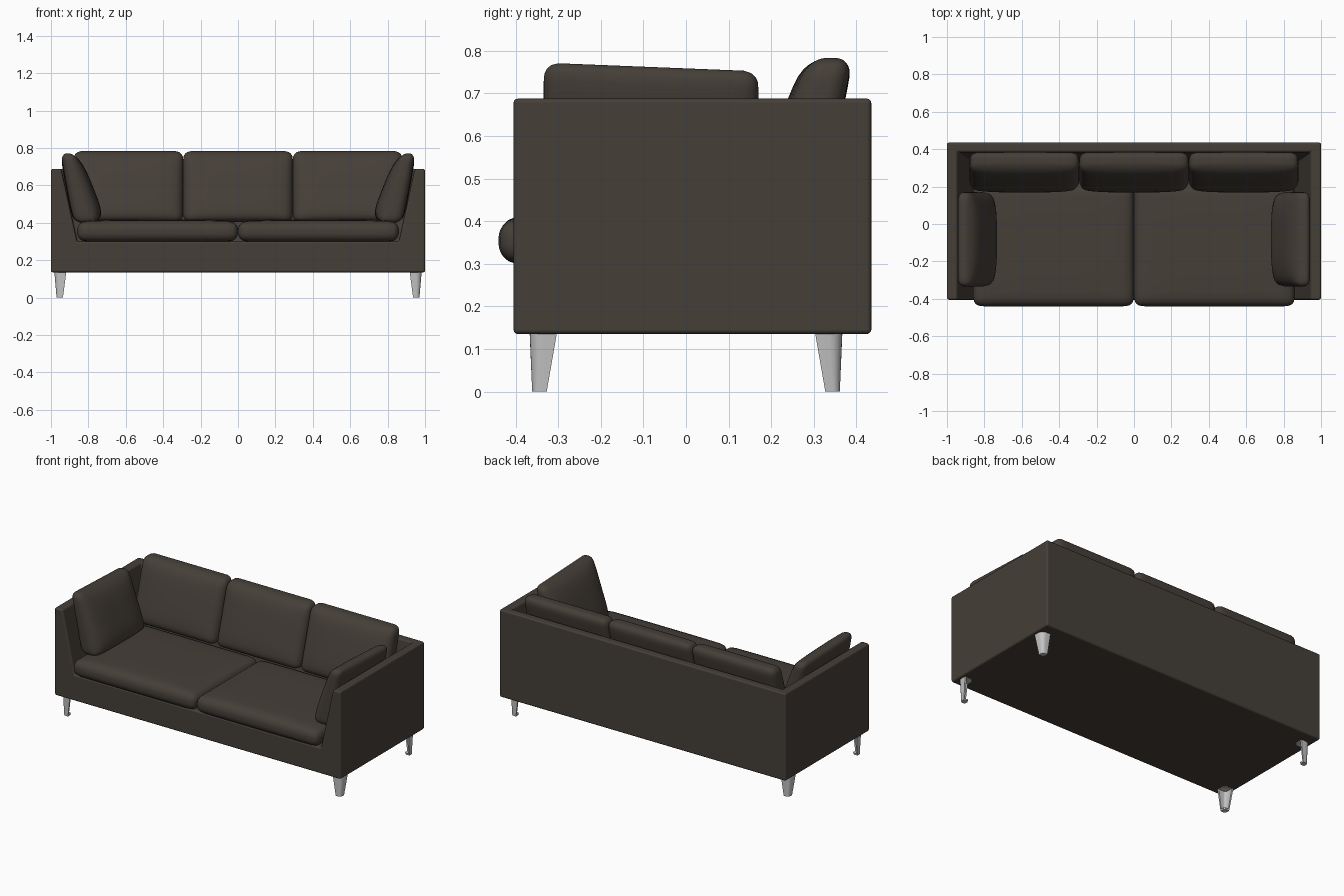
import bpy, bmesh, math
from mathutils import Vector

if "Cube" in bpy.data.objects:
    bpy.data.objects.remove(bpy.data.objects["Cube"])


def material(name, rgb):
    m = bpy.data.materials.new(name)
    m.diffuse_color = (*rgb, 1)
    m.use_nodes = True
    m.node_tree.nodes["Principled BSDF"].inputs["Base Color"].default_value = m.diffuse_color
    return m


FABRIC = material("dark brown fabric", (0.060, 0.049, 0.039))
METAL = material("light grey metal", (0.55, 0.55, 0.55))


def finish(bm, name, mat, angle=40):
    bmesh.ops.recalc_face_normals(bm, faces=bm.faces)
    me = bpy.data.meshes.new(name)
    bm.to_mesh(me)
    bm.free()
    me.materials.append(mat)
    for p in me.polygons:
        p.use_smooth = True
    me.set_sharp_from_angle(angle=math.radians(angle))
    ob = bpy.data.objects.new(name, me)
    bpy.context.collection.objects.link(ob)
    return ob


def pillow(name, half, r, axis, bulge, warp):
    """Rounded box, puffed along one axis (negative, positive side), then warped."""
    bm = bmesh.new()
    bmesh.ops.create_cube(bm, size=2)
    bmesh.ops.subdivide_edges(bm, edges=bm.edges, cuts=17, use_grid_fill=True)
    others = [i for i in range(3) if i != axis]
    for v in bm.verts:
        p = Vector([math.sin(c * math.pi / 2) * h for c, h in zip(v.co, half)])
        q = Vector([max(r - h, min(h - r, c)) for c, h in zip(p, half)])
        d = p - q
        if d.length > 1e-6:
            p = q + d.normalized() * r
        f = 1.0
        for i in others:
            f *= 1 - min(1, abs(p[i] / half[i])) ** 4
        p[axis] *= 1 + f * (bulge[0] if p[axis] < 0 else bulge[1])
        v.co = warp(p)
    return finish(bm, name, FABRIC, 60)


# Outer shell: base, sloped arms and back in one upholstered body
F, B = -0.405, 0.435
front = [(-1, .135), (1, .135), (1, .688), (.945, .688),
         (.86, .30), (-.86, .30), (-.945, .688), (-1, .688)]
back_y = [B, B, B, .385, .33, .33, .385, B]
bm = bmesh.new()
fv = [bm.verts.new((x, F, z)) for x, z in front]
bv = [bm.verts.new((x, y, z)) for (x, z), y in zip(front, back_y)]
bm.faces.new(fv)
for i in range(8):
    j = (i + 1) % 8
    bm.faces.new((fv[i], fv[j], bv[j], bv[i]))
bm.faces.new((bv[0], bv[1], bv[2], bv[7]))    # rear
bm.faces.new((bv[2], bv[3], bv[6], bv[7]))    # top of back
bm.faces.new((bv[3], bv[4], bv[5], bv[6]))    # inside of back
shell = finish(bm, "sofa_body", FABRIC, 180)
bev = shell.modifiers.new("soft edges", 'BEVEL')
bev.width = 0.011
bev.segments = 3
bev.limit_method = 'ANGLE'
bev.angle_limit = math.radians(5)
bev.harden_normals = True

# Two seat cushions
for side, s in (("left", -1), ("right", 1)):
    pillow(side + "_seat_cushion", (.43, .33, .052), .046, 2, (.15, .25),
           lambda p, s=s: Vector((p.x + s * .43, p.y - .11, p.z + .354)))


# Three leaning back cushions, thinner towards the top
def back_warp(cx):
    def warp(p):
        t = (p.z + .19) / .38
        thick = (.067 + (.050 - .067) * t) / .055
        return Vector((p.x + cx, .24 + .10 * t + p.y * thick, p.z + .593))
    return warp


for side, cx in (("left", -.586), ("middle", 0), ("right", .586)):
    pillow(side + "_back_cushion", (.293, .055, .19), .042, 1, (.42, .1),
           back_warp(cx))


# Two arm cushions leaning against the sloped arms
def arm_warp(s):
    def warp(p):
        t = (p.z + .182) / .364
        thick = (.060 + (.035 - .060) * t) / .045
        return Vector((s * (.812 + .098 * t + p.x * thick), p.y - .082,
                       p.z + .58 - .04 * t * p.y))
    return warp


for side, s in (("left", -1), ("right", 1)):
    pillow(side + "_arm_cushion", (.045, .252, .182), .036, 0, (.9, .2),
           arm_warp(s))

# Tapered legs: curved plates open towards the inside, with end plates
H = .138


def arc(r):
    return [(.5 - r * math.sin(a), .5 - r * math.cos(a))
            for a in [k * math.pi / 12 for k in range(7)]]


plate = [(1, 0)] + arc(.5) + [(0, 1), (.75, 1), (1, .75)]
curved = [(1, 0)] + arc(.5) + [(0, 1), (.2, 1)] + arc(.3)[::-1] + [(1, .2)]


def add_loft(bm, ring, z0, z1, sx, sy):
    rows = []
    for z in (z0, z1):
        k = z / H
        w = .034 + .030 * k
        ox, oy = .970 + .012 * k, .361 + .006 * k
        rows.append([bm.verts.new((sx * (ox - u * w), sy * (oy - v * w), z))
                     for u, v in ring])
    a, b = rows
    n = len(ring)
    for i in range(n):
        j = (i + 1) % n
        bm.faces.new((a[i], a[j], b[j], b[i]))
    bm.faces.new(a)
    bm.faces.new(b)


for side, sx in (("left", -1), ("right", 1)):
    for end, sy in (("front", -1), ("back", 1)):
        bm = bmesh.new()
        add_loft(bm, curved, .010, H - .006, sx, sy)
        add_loft(bm, plate, 0, .010, sx, sy)
        add_loft(bm, plate, H - .006, H, sx, sy)
        finish(bm, f"{end}_{side}_leg", METAL)
